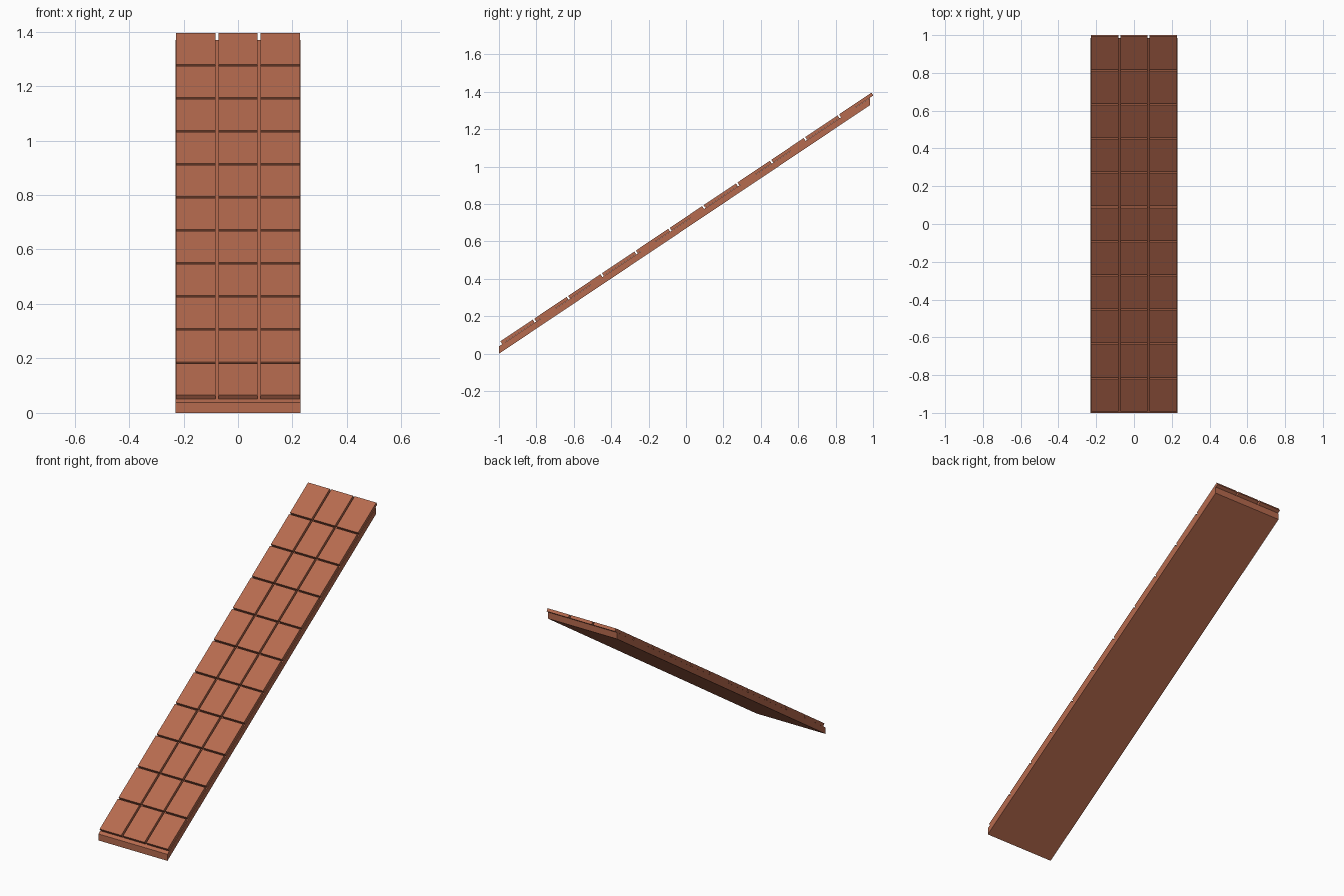
import bpy, bmesh, math
from mathutils import Matrix, Vector

cube = bpy.data.objects.get("Cube")
if cube:
    bpy.data.objects.remove(cube, do_unlink=True)

SLOPE = 0.67
ANGLE = math.atan(SLOPE)
ROWS, COLUMNS = 11, 3


def make_material(name, colour):
    mat = bpy.data.materials.new(name)
    mat.use_nodes = True
    mat.diffuse_color = colour
    mat.node_tree.nodes["Principled BSDF"].inputs["Base Color"].default_value = colour
    return mat


terracotta = make_material("terracotta", (0.47, 0.145, 0.077, 1))


def add_box(name, size, matrix):
    bm = bmesh.new()
    bmesh.ops.create_cube(bm, size=1)
    bmesh.ops.scale(bm, vec=size, verts=bm.verts)
    bmesh.ops.transform(bm, matrix=matrix, verts=bm.verts)
    mesh = bpy.data.meshes.new(name)
    bm.to_mesh(mesh)
    bm.free()
    mesh.materials.append(terracotta)
    obj = bpy.data.objects.new(name, mesh)
    bpy.context.collection.objects.link(obj)
    return obj


# Sloping roof slab: a box sheared upwards so its ends stay vertical
depth, thickness = 1.985, 0.039
shear = Matrix.Identity(4)
shear[2][1] = SLOPE
centre = Vector((0, -1 + depth / 2, thickness / 2 + SLOPE * depth / 2))
add_box("roof_slab", (0.46, depth, thickness), Matrix.Translation(centre) @ shear)

# Grid of flat tiles lying on the slope, with narrow gaps between them
length, tile_thickness, gap = 2.388, 0.018, 0.01
pitch = (length + gap) / ROWS
slope_frame = Matrix.Translation((0, 0.0095, 0.716)) @ Matrix.Rotation(ANGLE, 4, 'X')
for column in range(COLUMNS):
    for row in range(ROWS):
        place = Matrix.Translation(((column - 1) * 0.155,
                                    (row - (ROWS - 1) / 2) * pitch,
                                    tile_thickness / 2))
        add_box(f"roof_tile_{column + 1}_{row + 1}",
                (0.144, pitch - gap, tile_thickness), slope_frame @ place)
